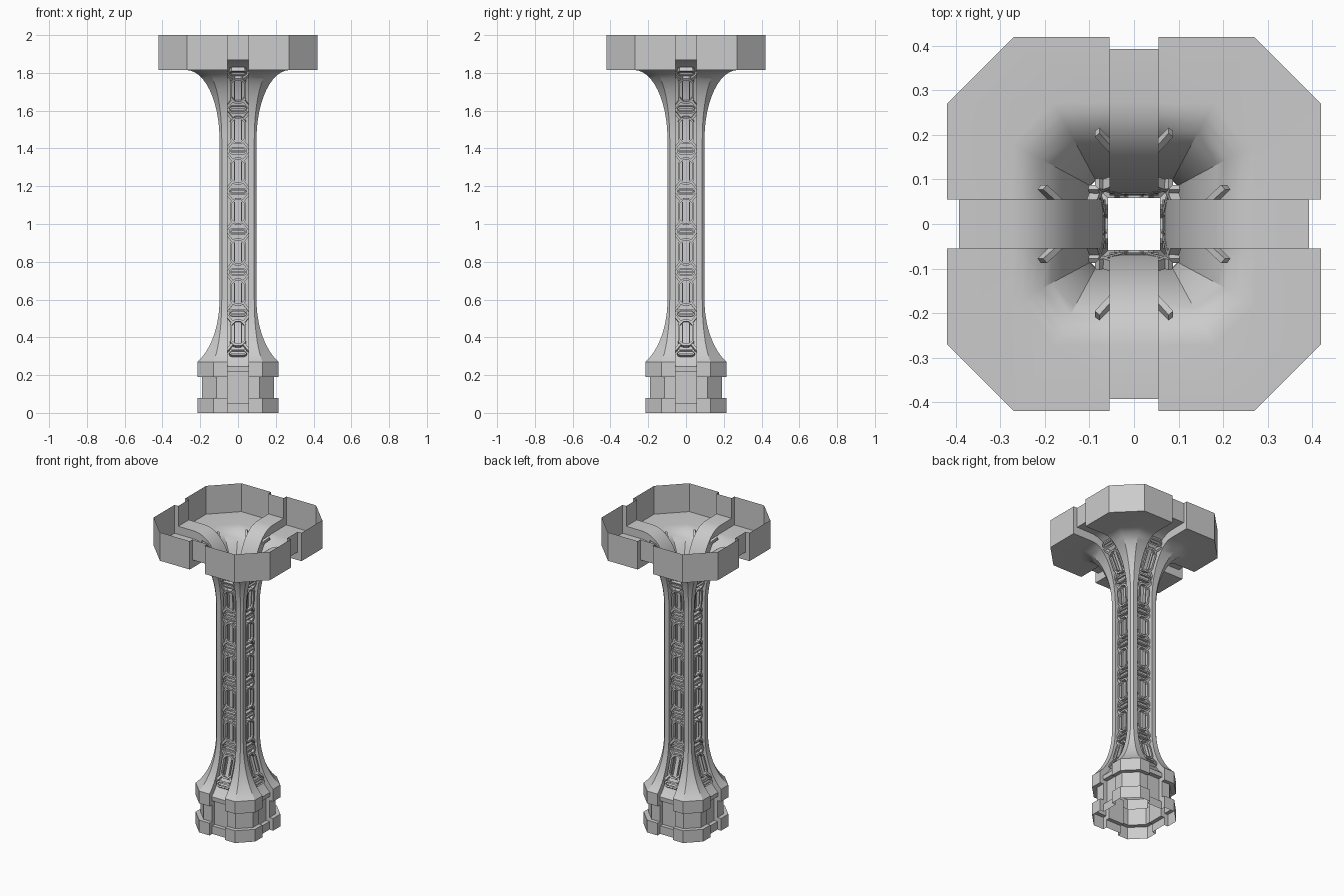
import bpy, math
from mathutils import Vector

if "Cube" in bpy.data.objects:
    bpy.data.objects.remove(bpy.data.objects["Cube"])

G = 0.055      # half width of the groove in each side
SHAFT = 0.098  # half width of the shaft


def make(name, verts, faces):
    me = bpy.data.meshes.new(name)
    me.from_pydata(verts, [], faces)
    me.update()
    ob = bpy.data.objects.new(name, me)
    bpy.context.collection.objects.link(ob)
    return ob


def spin(p, k):
    x, y, z = p
    for _ in range(k):
        x, y = -y, x
    return (x, y, z)


# Profile rows: half width, height, corner start, groove half width, groove height
rows = [(.215, 0, .13, .188, 0), (.215, .08, .13, .188, .053),
        (.19, .08, .115, .163, .053), (.19, .19, .115, .163, .217),
        (.215, .19, .13, .191, .217)]
flare = []


def flare_row(a, z0, dz, dr, r_end, c_end, depth):
    r = SHAFT + dr * (1 - math.cos(a))
    z = z0 + dz * math.sin(a)
    n = Vector((-abs(dz) * math.cos(a), math.copysign(dr * math.sin(a), dz))).normalized() * depth
    c = .086 + (c_end - .086) * (r - SHAFT) / (r_end - SHAFT)
    rows.append((r, z, c, r + n.x, z + n.y))
    flare.append(Vector((r, z)))


# Lower flare, straight shaft, upper flare
N = 12
for i in range(N + 1):
    flare_row(math.radians(63.1) * (1 - i / N), .6, -.37, .2135, .215, .13, .034)
for i in range(N + 1):
    a = math.pi / 2 * i / N
    flare_row(a, 1.45, .365, .175, .273, .18, .034 + .018 * i / N)

# Capital: open at the top
rows += [(.42, 1.815, .27, .393, 1.868), (.42, 2, .27, .393, 2)]

verts, faces = [], []
for r, z, c, b, zb in rows:
    side = [(-c, -r, z), (-G, -r, z), (-G, -b, zb), (G, -b, zb), (G, -r, z), (c, -r, z)]
    for k in range(4):
        verts += [spin(p, k) for p in side]
for i in range(len(rows) - 1):
    for j in range(24):
        q = (j + 1) % 24
        faces.append((i * 24 + j, i * 24 + q, i * 24 + 24 + q, i * 24 + 24 + j))
shell = make("column_shell", verts, faces)
bpy.context.view_layer.objects.active = shell
shell.select_set(True)
bpy.ops.object.shade_smooth_by_angle(angle=math.radians(30))

# Arc length along the shaft outline, used to bend the lattice
arc = [0]
for a, b in zip(flare, flare[1:]):
    arc.append(arc[-1] + (b - a).length)


def s_at_z(z):
    for i in range(len(flare) - 1):
        if flare[i].y <= z <= flare[i + 1].y:
            t = (z - flare[i].y) / (flare[i + 1].y - flare[i].y)
            return arc[i] + t * (arc[i + 1] - arc[i])


def place(s):
    i = max(k for k in range(len(arc) - 1) if arc[k] <= max(s, 0))
    return flare[i].lerp(flare[i + 1], (s - arc[i]) / (arc[i + 1] - arc[i]))


def bend(x, s, d):
    p = place(s)
    t = (place(s + .02) - place(s - .02)).normalized()
    return (x, -(p.x - t.y * d), p.y + t.x * d)


lv, lf = [], []


def bar(a, b, w, d0, d1):
    a, b = Vector(a), Vector(b)
    u = (b - a).normalized()
    n = Vector((-u.y, u.x)) * w / 2
    base = len(lv)
    for d in (d0, d1):
        for p in (a - n, b - n, b + n, a + n):
            lv.append(bend(p.x, p.y, d))
    for f in ((0, 1, 2, 3), (7, 6, 5, 4), (0, 4, 5, 1), (1, 5, 6, 2), (2, 6, 7, 3), (3, 7, 4, 0)):
        lf.append(tuple(base + k for k in f))


def ring(s, hw, hh, cut, w, d0, d1):
    pts = [(hw, hh - cut), (hw - cut, hh), (cut - hw, hh), (-hw, hh - cut),
           (-hw, cut - hh), (cut - hw, -hh), (hw - cut, -hh), (hw, cut - hh)]
    pts = [(x, s + y) for x, y in pts]
    for p, q in zip(pts, pts[1:] + pts[:1]):
        bar(p, q, w, d0, d1)


# Lattice: tall rings, crossing diagonals, and flat links between them
start, end = s_at_z(.33), s_at_z(1.788)
pitch = (end - start) / 7
for i in range(8):
    s = start + i * pitch
    ring(s, .043, .014, .009, .009, .014, .038)
    bar((-.036, s), (.036, s), .012, .022, .036)
    if i < 7:
        m = s + pitch / 2
        ring(m, .038, .066, .022, .011, .012, .04)
        for sx in (-1, 1):
            bar((sx * .019, m - .05), (sx * .019, m + .05), .005, .018, .036)
            for sy in (-1, 1):
                bar((sx * .03, m + sy * .058), (sx * .083, m + sy * .124), .013, .016, .04)

for k, name in enumerate(("front", "right", "back", "left")):
    make(name + "_lattice", [spin(p, k) for p in lv], lf)
